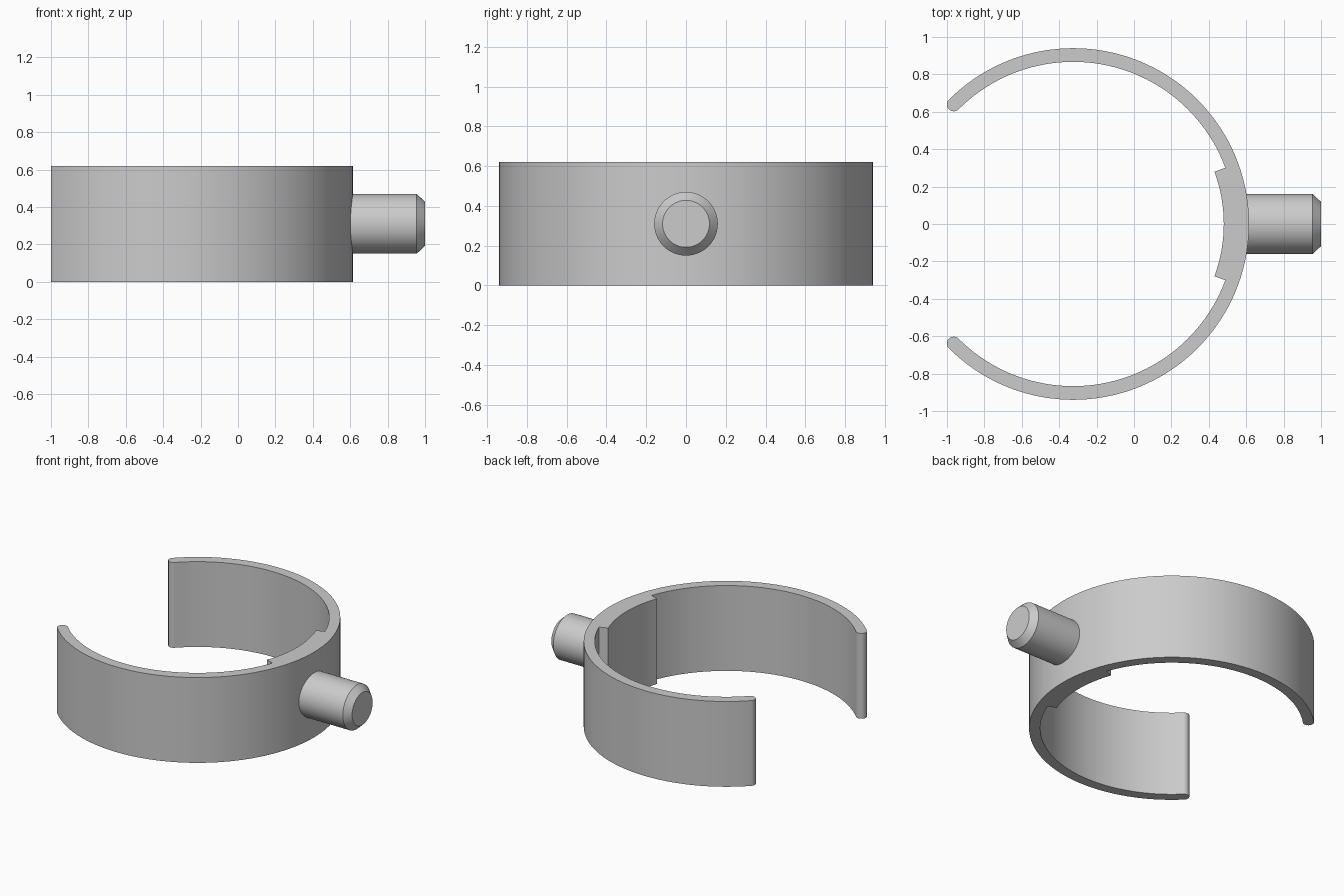
import bpy, bmesh, math
from mathutils import Vector

cube = bpy.data.objects.get("Cube")
if cube:
    bpy.data.objects.remove(cube, do_unlink=True)

CENTRE_X = -0.325
HEIGHT = 0.62
R_OUT, R_IN, R_PAD = 0.94, 0.867, 0.805
OPEN_ANGLE, PAD_ANGLE = 135, 20.3

grey = bpy.data.materials.new("plain grey")
grey.use_nodes = True
colour = (0.6, 0.6, 0.6, 1)
grey.diffuse_color = colour
grey.node_tree.nodes["Principled BSDF"].inputs["Base Color"].default_value = colour


def arc(radius, start, end, steps, centre=(0, 0)):
    """Points along an arc, angles in degrees."""
    angles = [math.radians(start + (end - start) * i / steps) for i in range(steps + 1)]
    return [(centre[0] + radius * math.cos(a), centre[1] + radius * math.sin(a)) for a in angles]


def tip_arc(angle, start):
    """Half circle rounding off the ring's end at the given angle."""
    a, mid = math.radians(angle), (R_OUT + R_IN) / 2
    centre = (mid * math.cos(a), mid * math.sin(a))
    return arc((R_OUT - R_IN) / 2, start, start + 180, 12, centre)[1:-1]


def finish(name, bm):
    bmesh.ops.recalc_face_normals(bm, faces=bm.faces)
    mesh = bpy.data.meshes.new(name)
    bm.to_mesh(mesh)
    bm.free()
    mesh.materials.append(grey)
    obj = bpy.data.objects.new(name, mesh)
    bpy.context.collection.objects.link(obj)
    bpy.ops.object.select_all(action='DESELECT')
    obj.select_set(True)
    bpy.context.view_layer.objects.active = obj
    bpy.ops.object.shade_smooth_by_angle(angle=math.radians(30))


# Open clip ring: outer arc, rounded tips, inner arc with thickened pad
outline = arc(R_OUT, -OPEN_ANGLE, OPEN_ANGLE, 108)
outline += tip_arc(OPEN_ANGLE, OPEN_ANGLE)
outline += arc(R_IN, OPEN_ANGLE, PAD_ANGLE, 46)
outline += arc(R_PAD, PAD_ANGLE, -PAD_ANGLE, 16)
outline += arc(R_IN, -PAD_ANGLE, -OPEN_ANGLE, 46)
outline += tip_arc(-OPEN_ANGLE, 180 - OPEN_ANGLE)

bm = bmesh.new()
base = bm.faces.new([bm.verts.new((x + CENTRE_X, y, 0)) for x, y in outline])
top = bmesh.ops.extrude_face_region(bm, geom=[base], use_keep_orig=True)
bmesh.ops.translate(bm, vec=Vector((0, 0, HEIGHT)),
                    verts=[v for v in top["geom"] if isinstance(v, bmesh.types.BMVert)])
finish("clip_ring", bm)

# Side peg: a turned profile with a chamfered end
bm = bmesh.new()
profile = [(0.56, 0.16), (0.955, 0.16), (1.0, 0.118)]
loops = []
for x, r in profile:
    loops.append([bm.verts.new((x, y, z)) for y, z in arc(r, 0, 360, 64, (0, HEIGHT / 2))[:-1]])
for a, b in zip(loops, loops[1:]):
    for i in range(len(a)):
        j = (i + 1) % len(a)
        bm.faces.new((a[i], a[j], b[j], b[i]))
bm.faces.new(loops[0])
bm.faces.new(loops[-1])
finish("side_peg", bm)
